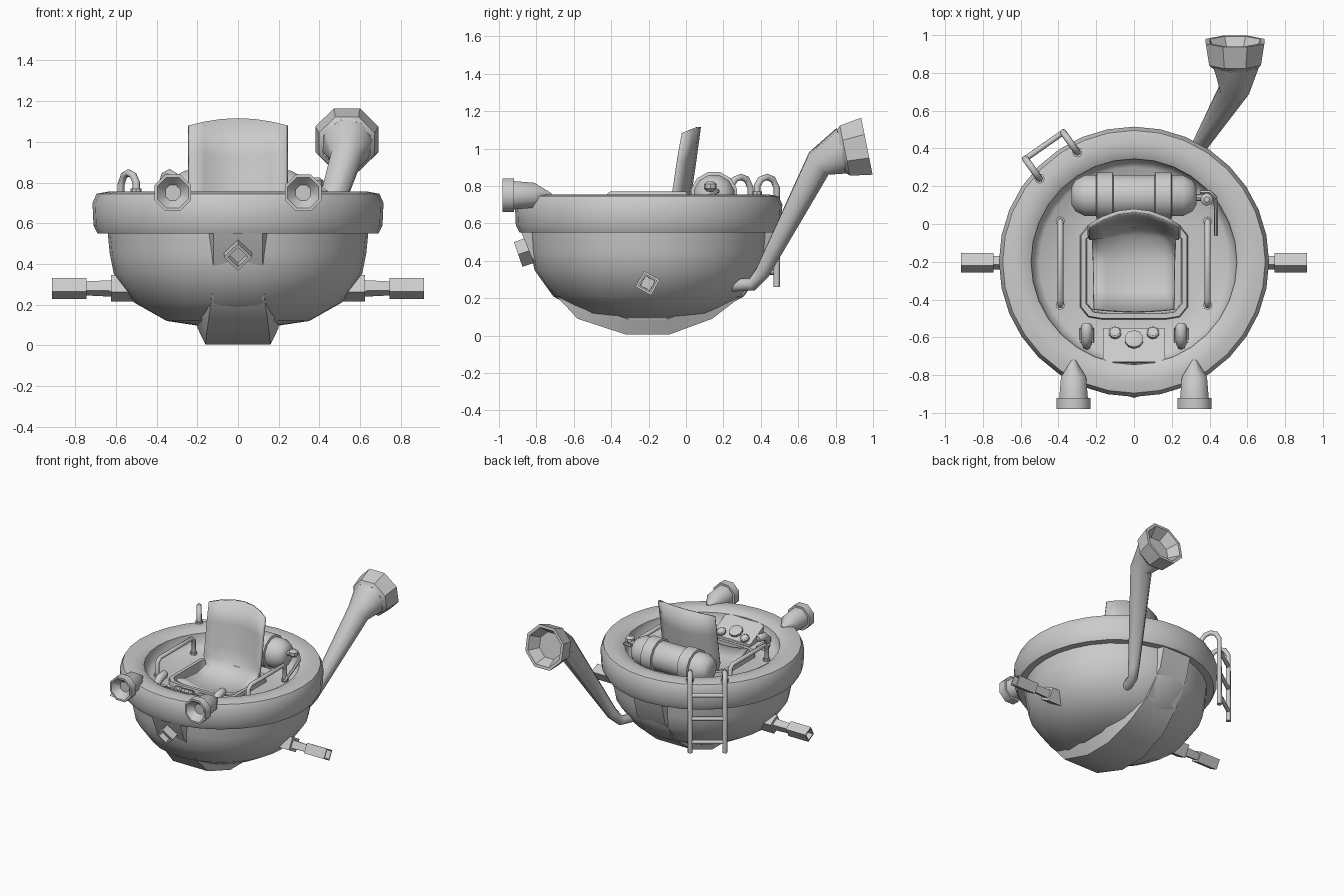
import bpy, bmesh
from math import sin, cos, pi, radians
from mathutils import Vector as V, Quaternion

cube = bpy.data.objects.get("Cube")
if cube:
    bpy.data.objects.remove(cube, do_unlink=True)

grey = bpy.data.materials.new("light grey")
grey.use_nodes = True
grey.diffuse_color = (0.6, 0.6, 0.6, 1)
grey.node_tree.nodes["Principled BSDF"].inputs["Base Color"].default_value = (0.6, 0.6, 0.6, 1)


def loft(name, rows, closed=True, caps=True, angle=35, thick=0):
    """Skin a surface over rows of points with equal counts."""
    bm = bmesh.new()
    vs = [[bm.verts.new(p) for p in row] for row in rows]
    n = len(vs[0])
    for a, b in zip(vs, vs[1:]):
        for i in range(n if closed else n - 1):
            j = (i + 1) % n
            bm.faces.new((a[i], a[j], b[j], b[i]))
    if closed and caps:
        bm.faces.new(vs[0][::-1])
        bm.faces.new(vs[-1])
    bmesh.ops.recalc_face_normals(bm, faces=bm.faces[:])
    mesh = bpy.data.meshes.new(name)
    bm.to_mesh(mesh)
    bm.free()
    mesh.materials.append(grey)
    ob = bpy.data.objects.new(name, mesh)
    bpy.context.collection.objects.link(ob)
    bpy.ops.object.select_all(action='DESELECT')
    bpy.context.view_layer.objects.active = ob
    ob.select_set(True)
    bpy.ops.object.shade_smooth_by_angle(angle=radians(angle))
    if thick:
        mod = ob.modifiers.new("thickness", 'SOLIDIFY')
        mod.thickness, mod.offset = thick, 0
    return ob


def turned(name, origin, axis, profile, sides=8, phase=0, angle=35):
    """Revolve (distance, radius) pairs about a straight axis."""
    o, d = V(origin), V(axis).normalized()
    ref = V((0, 0, 1)) if abs(d.z) < 0.9 else V((0, 1, 0))
    u = (ref - d * ref.dot(d)).normalized()
    v = d.cross(u)
    turns = [2 * pi * i / sides + phase for i in range(sides)]
    return loft(name, [[o + d * t + (u * cos(a) + v * sin(a)) * r for a in turns]
                       for t, r in profile], angle=angle)


def pipe(name, pts, radii, sides=8):
    """Sweep a round section along a path."""
    pts = [V(p) for p in pts]
    if not isinstance(radii, list):
        radii = [radii] * len(pts)
    rows, last = [], None
    for i, p in enumerate(pts):
        t = V()
        if i:
            t += (p - pts[i - 1]).normalized()
        if i < len(pts) - 1:
            t += (pts[i + 1] - p).normalized()
        t.normalize()
        if last is None:
            u = t.orthogonal().normalized()
        else:
            u = last.rotation_difference(t) @ u
        last = t
        rows.append([p + Quaternion(t, 2 * pi * k / sides) @ u * radii[i] for k in range(sides)])
    return loft(name, rows, angle=50)


# Hull: bowl, thick rim, floor and sunken cockpit in one skin
SEG = 32
CY = -0.2
turns = [2 * pi * i / SEG for i in range(SEG)]


def circle(r, z):
    return [V((r * cos(a), CY + r * sin(a), z)) for a in turns]


def hatch(hx, hy, z):
    k = (hx + hy) * 0.9
    out = []
    for a in turns:
        c, s = cos(a), sin(a)
        r = 1 / max(abs(c) / hx, abs(s) / hy, (abs(c) + abs(s)) / k)
        out.append(V((r * c, -0.25 + r * s, z)))
    return out


bowl = [(0.15, 0.09), (0.35, 0.12), (0.51, 0.21), (0.61, 0.35), (0.63, 0.45), (0.64, 0.55),
        (0.69, 0.55), (0.71, 0.59), (0.715, 0.7), (0.695, 0.745), (0.64, 0.755),
        (0.58, 0.75), (0.545, 0.73), (0.535, 0.66), (0.5, 0.63)]
rows = [circle(r, z) for r, z in bowl]
rows += [hatch(0.285, 0.255, 0.62), hatch(0.28, 0.25, 0.65), hatch(0.255, 0.225, 0.65),
         hatch(0.25, 0.22, 0.42)]
loft("hull", rows, angle=45)

# Keel: a raised band running bow to stern
keel = [(-0.88, 0.55, 0.12), (-0.83, 0.43, 0.12), (-0.71, 0.23, 0.13), (-0.58, 0.09, 0.15),
        (-0.32, 0.005, 0.16), (-0.09, 0.005, 0.16), (0.14, 0.09, 0.15), (0.31, 0.22, 0.13),
        (0.43, 0.4, 0.12), (0.47, 0.55, 0.12)]
rows = []
for y, z, w in keel:
    p, c = V((0, y, z)), V((0, CY, 0.55))
    q = c + (p - c) * 0.85
    rows.append([p + V((-w, 0, 0)), p + V((w, 0, 0)),
                 q + V((w + 0.04, 0, 0)), q - V((w + 0.04, 0, 0))])
loft("keel", rows, angle=60)

# Diamond fitting on the bow
turned("bow_diamond", (0, -0.85, 0.45), (0, -1, -0.35),
       [(-0.05, 0.07), (0.05, 0.07), (0.05, 0.05), (0.01, 0.045)], sides=4)

# Seat: one bent sheet, concave across its width
spine = [(0.07, 1.115, 0.24), (0.045, 0.93, 0.24), (0.02, 0.76, 0.24), (0, 0.66, 0.24),
         (-0.06, 0.59, 0.22), (-0.2, 0.56, 0.215), (-0.36, 0.58, 0.215), (-0.465, 0.62, 0.21)]
rows = []
for i, (y, z, w) in enumerate(spine):
    a, b = spine[max(i - 1, 0)], spine[min(i + 1, len(spine) - 1)]
    normal = V((0, b[1] - a[1], a[0] - b[0])).normalized()
    depth = 0.085 if i < 4 else 0.04
    drop = 0.045 if i == 0 else 0
    rows.append([V((w * u, y, z - drop * u * u)) + normal * depth * u * u
                 for u in (-1, -0.7, -0.35, 0, 0.35, 0.7, 1)])
loft("seat", rows, closed=False, thick=0.02, angle=50)

# Air tank with two straps, valve and hose behind the seat
turned("tank", (0, 0.15, 0.75), (1, 0, 0),
       [(-0.33, 0.05), (-0.31, 0.085), (-0.26, 0.112), (0.26, 0.112), (0.31, 0.085), (0.33, 0.05)],
       sides=12, phase=pi / 12)
for name, x in (("tank_strap_right", -0.155), ("tank_strap_left", 0.155)):
    turned(name, (x, 0.15, 0.75), (1, 0, 0),
           [(-0.047, 0.11), (-0.042, 0.128), (0.042, 0.128), (0.047, 0.11)], sides=12, phase=pi / 12)
turned("tank_stem", (0.32, 0.14, 0.78), (1, 0, 0), [(0, 0.018), (0.06, 0.018)])
turned("tank_valve", (0.385, 0.13, 0.77), (0, 0, 1),
       [(0, 0.018), (0.015, 0.034), (0.04, 0.034), (0.055, 0.015)])
pipe("tank_hose", [(0.35, 0.17, 0.77), (0.4, 0.17, 0.775), (0.43, 0.14, 0.755),
                   (0.435, 0.05, 0.71), (0.435, -0.06, 0.66)], 0.011, 6)

# Dashboard wedge with three gauges facing the seat
face = [(-0.55, 0.64), (-0.73, 0.73)]
side = [(-0.55, 0.61)] + face + [(-0.75, 0.61)]
loft("dashboard", [[V((x, y, z)) for y, z in side] for x in (-0.165, 0.165)])
tilt = V((0, 0.09, 0.18))
for name, x, y, r in (("gauge_right", -0.1, -0.58, 0.033), ("gauge_left", 0.1, -0.58, 0.033),
                      ("gauge_middle", 0, -0.615, 0.05)):
    turned(name, (x, y, 0.64 - (y + 0.55) / 2), tilt,
           [(-0.01, r), (0.018, r), (0.024, r * 0.75)], sides=10)

# Parts on both sides
for s, tag in ((1, "left"), (-1, "right")):
    # Headlamp on the rim
    turned("headlamp_" + tag, (s * 0.32, -0.72, 0.75), (0, -1, 0),
           [(0, 0.012), (0.09, 0.072), (0.2, 0.082), (0.2, 0.097), (0.26, 0.097),
            (0.26, 0.082), (0.21, 0.04)], phase=pi / 8, angle=50)
    # Square side nozzle
    turned("side_nozzle_" + tag, (0, -0.205, 0.28), (s, 0, 0),
           [(0.5, 0.068), (0.625, 0.068), (0.625, 0.042), (0.745, 0.036), (0.745, 0.054),
            (0.915, 0.054), (0.915, 0.042), (0.85, 0.04)], sides=4, phase=s * 0.28)
    # Grab rail
    x = s * 0.39
    pipe("grab_rail_" + tag,
         [(x, -0.43, 0.62), (x, -0.43, 0.73), (x, -0.4, 0.755), (x, -0.01, 0.755),
          (x, 0.015, 0.73), (x, 0.015, 0.62)], 0.016)
    for y in (-0.43, 0.015):
        turned("rail_foot_" + tag, (x, y, 0.61), (0, 0, 1), [(0, 0.025), (0.035, 0.025)])
    # Control lever beside the dashboard
    x = s * 0.25
    turned("lever_base_" + tag, (x, -0.59, 0.6), (0, 0, 1), [(0, 0.06), (0.045, 0.05)],
           sides=4, phase=pi / 4)
    pipe("lever_" + tag, [(x, -0.645, 0.64), (x, -0.635, 0.68), (x, -0.6, 0.71),
                          (x, -0.54, 0.72), (x, -0.525, 0.72)],
         [0.022, 0.028, 0.03, 0.03, 0.018])

# Exhaust pipe with a flared bell
pipe("exhaust_pipe", [(0.25, 0.18, 0.265), (0.31, 0.355, 0.275), (0.345, 0.41, 0.34),
                      (0.53, 0.71, 0.92), (0.535, 0.86, 0.99)],
     [0.034, 0.036, 0.042, 0.082, 0.135])
turned("exhaust_bell", (0.535, 0.83, 0.985), (0, 1, 0.2),
       [(0, 0.125), (0.02, 0.148), (0.14, 0.168), (0.14, 0.145), (0.06, 0.1)],
       phase=pi / 8)

# Boarding ladder hooked over the rim
inner = [V((-0.3, 0.38, 0)), V((-0.5, 0.24, 0))]
out = V((-0.075, 0.105, 0))
for p, tag in zip(inner, ("left", "right")):
    path = [(0, 0.73), (0, 0.8), (0.2, 0.835), (0.5, 0.848), (0.8, 0.835), (1, 0.79), (1, 0.26)]
    pipe("ladder_post_" + tag, [p + out * t + V((0, 0, z)) for t, z in path], 0.018)
    turned("ladder_foot_" + tag, p + V((0, 0, 0.74)), (0, 0, 1), [(0, 0.027), (0.03, 0.027)])
for z in (0.7, 0.52, 0.34):
    pipe("ladder_rung", [p + out + V((0, 0, z)) for p in inner], 0.015)
